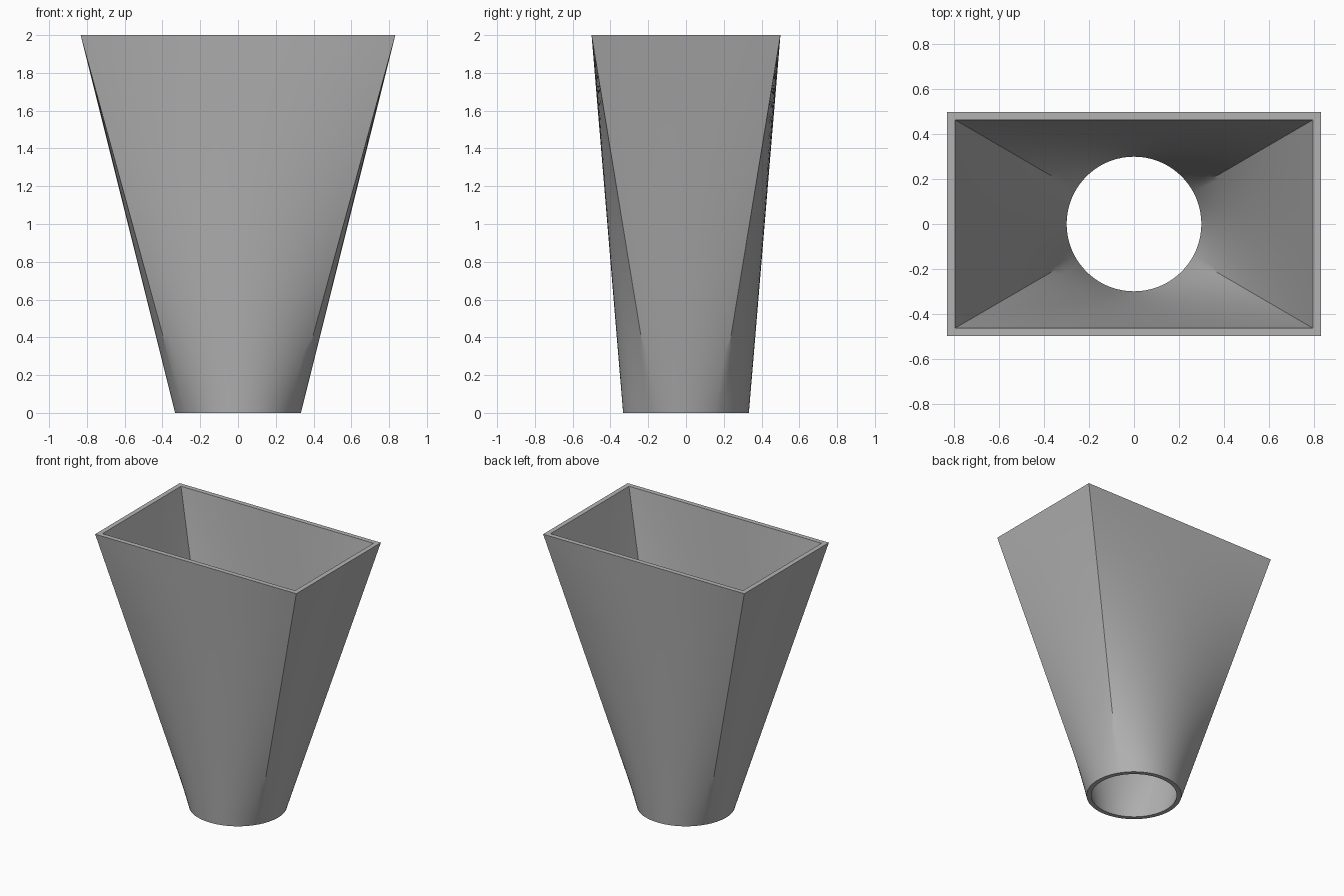
import bpy, bmesh, math

if "Cube" in bpy.data.objects:
    bpy.data.objects.remove(bpy.data.objects["Cube"], do_unlink=True)

HEIGHT = 2.0
ROWS = 24          # rings up the wall
STEPS = 24         # points along each of the four sides


def section(t, radius, half_x, half_y):
    """Ring at height fraction t, blended from a circle to a rectangle."""
    a = math.atan2(half_y, half_x)
    corners = [(half_x, -half_y, -a), (half_x, half_y, a),
               (-half_x, half_y, math.pi - a), (-half_x, -half_y, math.pi + a),
               (half_x, -half_y, 2 * math.pi - a)]
    ring = []
    for (x0, y0, a0), (x1, y1, a1) in zip(corners, corners[1:]):
        for i in range(STEPS):
            s = i / STEPS
            ang = a0 + (a1 - a0) * s
            cx, cy = radius * math.cos(ang), radius * math.sin(ang)
            rx, ry = x0 + (x1 - x0) * s, y0 + (y1 - y0) * s
            ring.append((cx + (rx - cx) * t, cy + (ry - cy) * t, HEIGHT * t))
    return ring


# Plain grey material
grey = bpy.data.materials.new("grey")
grey.use_nodes = True
colour = (0.45, 0.45, 0.45, 1)
grey.diffuse_color = colour
grey.node_tree.nodes["Principled BSDF"].inputs["Base Color"].default_value = colour

# Outer wall upward, then inner wall back down, closed into a hollow shell
bm = bmesh.new()
levels = [r / ROWS for r in range(ROWS + 1)]
rings = [section(t, 0.333, 0.833, 0.5) for t in levels]
rings += [section(t, 0.3, 0.797, 0.464) for t in reversed(levels)]
loops = [[bm.verts.new(p) for p in ring] for ring in rings]
for k, low in enumerate(loops):
    high = loops[(k + 1) % len(loops)]
    for i in range(len(low)):
        j = (i + 1) % len(low)
        bm.faces.new((low[i], low[j], high[j], high[i]))
bmesh.ops.recalc_face_normals(bm, faces=bm.faces)

mesh = bpy.data.meshes.new("funnel_adapter")
bm.to_mesh(mesh)
bm.free()
mesh.materials.append(grey)
funnel = bpy.data.objects.new("funnel_adapter", mesh)
bpy.context.collection.objects.link(funnel)

# Smooth walls with crisp corners and rims
bpy.context.view_layer.objects.active = funnel
funnel.select_set(True)
bpy.ops.object.shade_smooth_by_angle(angle=math.radians(30))
